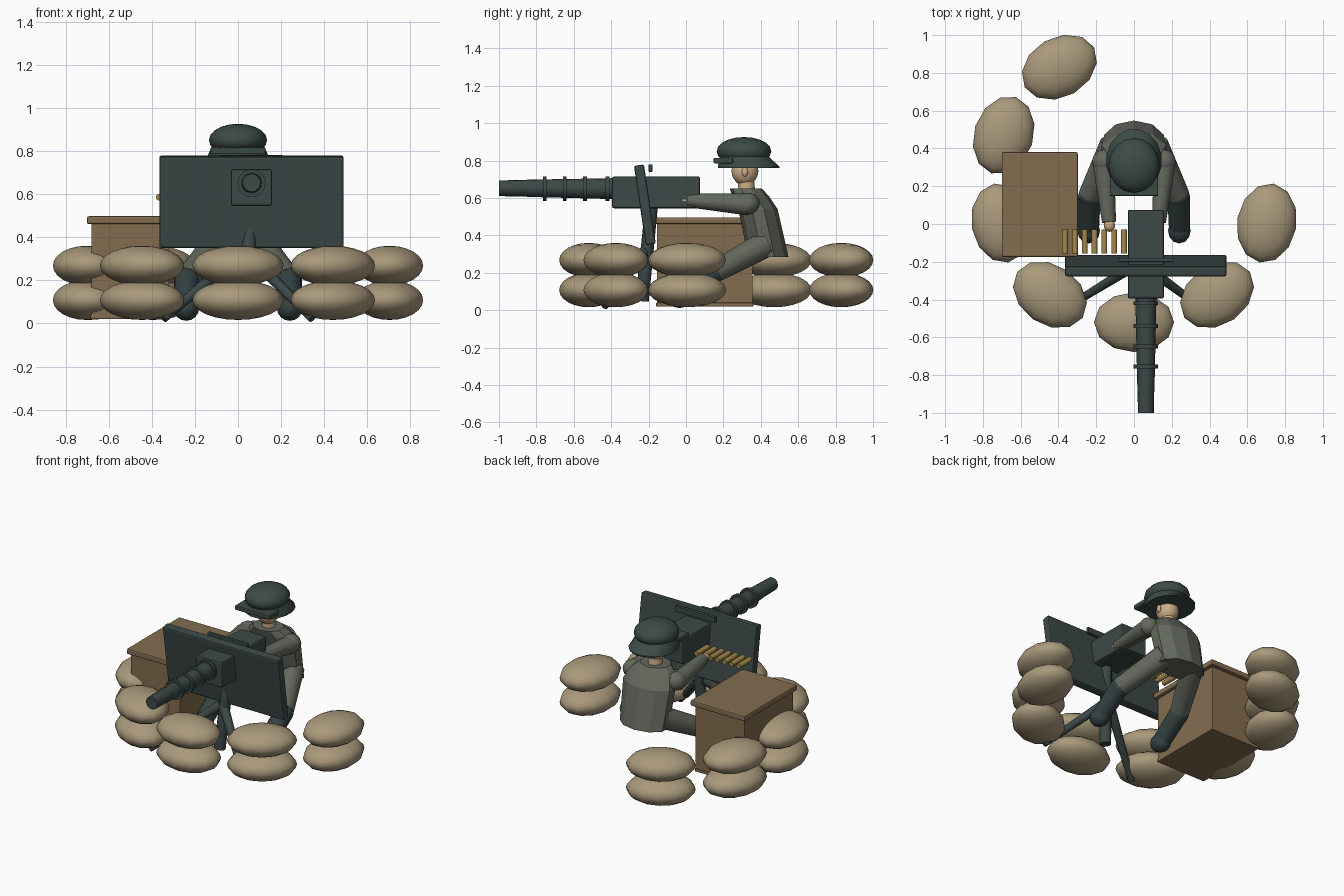
import bpy, bmesh, math
from mathutils import Vector, Matrix

if "Cube" in bpy.data.objects:
    bpy.data.objects.remove(bpy.data.objects["Cube"])


def material(name, rgb):
    m = bpy.data.materials.new(name)
    m.diffuse_color = (*rgb, 1)
    m.use_nodes = True
    m.node_tree.nodes["Principled BSDF"].inputs["Base Color"].default_value = m.diffuse_color
    return m


SAND = material("sandbag_tan", (0.40, 0.32, 0.20))
WOOD = material("crate_brown", (0.23, 0.152, 0.08))
METAL = material("gunmetal_green", (0.045, 0.066, 0.062))
HELMET = material("helmet_green", (0.045, 0.07, 0.062))
CLOTH = material("uniform_grey_green", (0.125, 0.14, 0.112))
BOOT = material("boot_slate", (0.035, 0.055, 0.055))
SKIN = material("skin", (0.60, 0.42, 0.25))
BRASS = material("brass", (0.38, 0.25, 0.07))


def finish(name, bm, mat, smooth=35):
    bmesh.ops.recalc_face_normals(bm, faces=bm.faces)
    me = bpy.data.meshes.new(name)
    bm.to_mesh(me)
    bm.free()
    me.materials.append(mat)
    ob = bpy.data.objects.new(name, me)
    bpy.context.collection.objects.link(ob)
    if smooth:
        bpy.ops.object.select_all(action='DESELECT')
        ob.select_set(True)
        bpy.context.view_layer.objects.active = ob
        bpy.ops.object.shade_smooth_by_angle(angle=math.radians(smooth))
    return ob


def box(name, lo, hi, mat, bevel=0.0, tilt=0.0):
    lo, hi = Vector(lo), Vector(hi)
    bm = bmesh.new()
    bmesh.ops.create_cube(bm, size=1)
    bmesh.ops.scale(bm, vec=hi - lo, verts=bm.verts)
    ob = finish(name, bm, mat, 0)
    ob.location = (lo + hi) / 2
    ob.rotation_euler.x = tilt
    if bevel:
        mod = ob.modifiers.new("soft_edges", 'BEVEL')
        mod.width = bevel
        mod.segments = 2
    return ob


def ball(name, pos, radii, mat, seg=16, rings=10, turn=0.0):
    bm = bmesh.new()
    bmesh.ops.create_uvsphere(bm, u_segments=seg, v_segments=rings, radius=1)
    bmesh.ops.scale(bm, vec=radii, verts=bm.verts)
    ob = finish(name, bm, mat, 60)
    ob.location = pos
    ob.rotation_euler.z = turn
    return ob


def rod(name, a, b, r1, r2, mat, seg=12):
    a, b = Vector(a), Vector(b)
    bm = bmesh.new()
    bmesh.ops.create_cone(bm, cap_ends=True, segments=seg, radius1=r1, radius2=r2,
                          depth=(b - a).length)
    rot = (b - a).to_track_quat('Z', 'Y').to_matrix().to_4x4()
    bm.transform(Matrix.Translation((a + b) / 2) @ rot)
    return finish(name, bm, mat, 40)


def loft(name, sections, mat, seg, smooth):
    """Stack of ellipses: (z, centre y, x radius, y radius)."""
    bm = bmesh.new()
    loops = []
    for z, cy, rx, ry in sections:
        loops.append([bm.verts.new((rx * math.cos(t), cy + ry * math.sin(t), z))
                      for t in [2 * math.pi * (i + 0.5) / seg for i in range(seg)]])
    for p, q in zip(loops, loops[1:]):
        for i in range(seg):
            j = (i + 1) % seg
            bm.faces.new((p[i], p[j], q[j], q[i]))
    bm.faces.new(loops[0])
    bm.faces.new(loops[-1])
    return finish(name, bm, mat, smooth)


# Sandbag ring: two bags per stack
bags = [(-0.395, 0.83, 30), (-0.69, 0.47, 72), (-0.703, 0.005, 100), (-0.445, -0.375, -35),
        (0, -0.52, 0), (0.44, -0.375, 35), (0.703, 0.005, 80)]
for x, y, deg in bags:
    for layer, z in (("lower", 0.108), ("upper", 0.268)):
        ball("sandbag_" + layer, (x, y, z), (0.212, 0.158, 0.092), SAND, 12, 12,
             math.radians(deg))

# Ammunition crate
box("crate_body", (-0.68, -0.155, 0.03), (-0.32, 0.355, 0.465), WOOD)
box("crate_base", (-0.685, -0.16, 0.02), (-0.315, 0.36, 0.04), WOOD, 0.004)
box("crate_lid", (-0.70, -0.175, 0.46), (-0.297, 0.38, 0.497), WOOD, 0.008)

# Gun: shield, receiver, sight bar, ribbed barrel
GX = 0.063
box("shield", (-0.365, -0.247, 0.35), (0.49, -0.193, 0.778), METAL, 0.01, math.radians(8.5))
box("receiver", (-0.033, -0.395, 0.545), (0.158, 0.075, 0.715), METAL, 0.01)
box("sight_bar", (-0.085, -0.2, 0.74), (0.21, -0.18, 0.78), METAL, 0.003)
rod("barrel_jacket", (GX, -0.38, 0.65), (GX, -0.85, 0.652), 0.056, 0.046, METAL, 16)
rod("barrel", (GX, -0.80, 0.652), (GX, -1.0, 0.652), 0.046, 0.042, METAL, 16)
for y in (-0.755, -0.648, -0.54, -0.42):
    rod("barrel_ring", (GX, y - 0.01, 0.65), (GX, y + 0.01, 0.65), 0.065, 0.065, METAL, 16)

# Mount: post and splayed legs
rod("mount_post", (0.03, -0.235, 0.05), (GX, -0.185, 0.55), 0.036, 0.034, METAL)
for s in (-1, 1):
    rod("mount_leg", (0.03 + s * 0.01, -0.21, 0.33), (s * 0.345, -0.435, 0.022),
        0.03, 0.02, METAL, 10)

# Cartridge belt
for i in range(7):
    x = -0.365 + i * 0.052
    rod("cartridge", (x, -0.155, 0.585), (x, -0.03, 0.585), 0.016, 0.016, BRASS, 10)

# Gunner: torso, neck, head
loft("torso", [(0.285, 0.44, 0.165, 0.108), (0.54, 0.385, 0.18, 0.105),
               (0.61, 0.345, 0.15, 0.098), (0.65, 0.32, 0.10, 0.086)], CLOTH, 10, 20)
rod("neck", (0, 0.325, 0.63), (0, 0.32, 0.72), 0.045, 0.042, SKIN)
ball("head", (0, 0.315, 0.745), (0.068, 0.072, 0.078), SKIN)

# Helmet: dome, sloping brim, front visor
ball("helmet_dome", (0, 0.31, 0.85), (0.135, 0.146, 0.076), HELMET)
loft("helmet_brim", [(0.76, 0.335, 0.148, 0.168), (0.768, 0.335, 0.148, 0.168),
                     (0.825, 0.31, 0.122, 0.13)], HELMET, 16, 40)
box("helmet_visor", (-0.128, 0.148, 0.785), (0.128, 0.25, 0.815), HELMET, 0.006)

# Limbs, mirrored
for s in (-1, 1):
    ball("ear", (s * 0.068, 0.315, 0.74), (0.012, 0.017, 0.026), SKIN, 8, 6)
    ball("shoulder", (s * 0.16, 0.33, 0.57), (0.062, 0.065, 0.058), CLOTH, 12, 8)
    rod("sleeve", (s * 0.163, 0.33, 0.565), (s * 0.132, 0.01, 0.588), 0.058, 0.037, CLOTH)
    ball("hand", (s * 0.13, -0.008, 0.588), (0.03, 0.034, 0.03), SKIN, 10, 8)
    rod("thigh", (s * 0.11, 0.42, 0.35), (s * 0.235, 0.15, 0.205), 0.072, 0.06, CLOTH)
    ball("knee", (s * 0.237, 0.145, 0.2), (0.06, 0.06, 0.06), BOOT, 12, 8)
    rod("boot_shaft", (s * 0.237, 0.145, 0.2), (s * 0.24, -0.03, 0.075), 0.06, 0.055, BOOT)
    ball("boot_foot", (s * 0.24, -0.035, 0.072), (0.06, 0.068, 0.06), BOOT, 12, 8)
